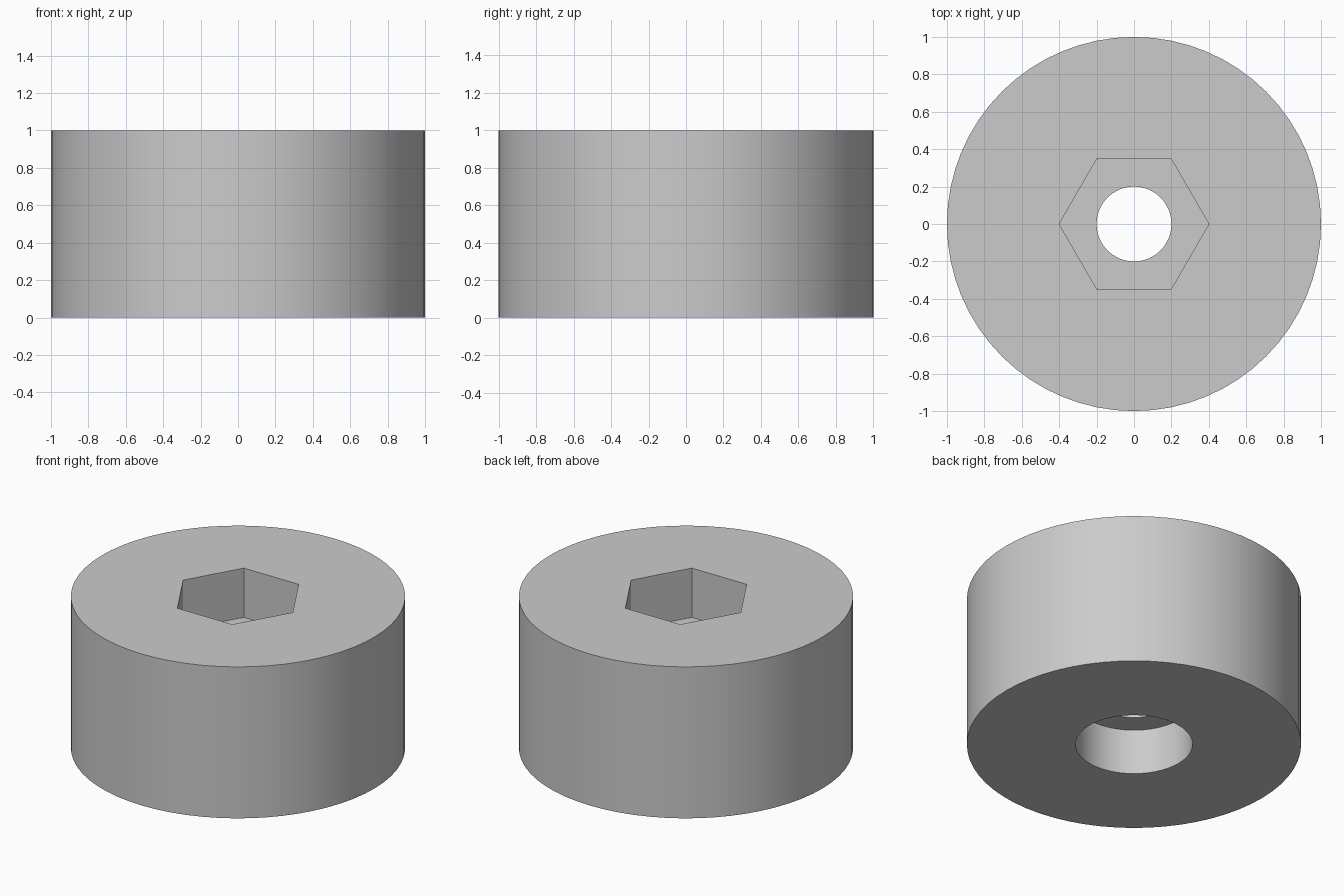
import bpy
import math

old = bpy.data.objects.get("Cube")
if old:
    bpy.data.objects.remove(old, do_unlink=True)

# Plain grey finish
GREY = (0.6, 0.6, 0.6, 1.0)
grey = bpy.data.materials.new("grey")
grey.use_nodes = True
grey.diffuse_color = GREY
grey.node_tree.nodes["Principled BSDF"].inputs["Base Color"].default_value = GREY


def prism(name, radius, bottom, top, sides=64):
    """Upright prism between two heights, with a corner on the x axis."""
    bpy.ops.mesh.primitive_cylinder_add(
        vertices=sides, radius=radius, depth=top - bottom,
        location=(0, 0, (bottom + top) / 2))
    obj = bpy.context.object
    obj.name = name
    if sides == 6:
        obj.rotation_euler.z = math.radians(30)
    bpy.ops.object.transform_apply(location=True, rotation=True, scale=True)
    obj.data.materials.append(grey)
    return obj


def cut(body, cutter):
    """Subtract the cutter from the body, then discard it."""
    cutter.hide_render = True
    mod = body.modifiers.new(cutter.name, 'BOOLEAN')
    mod.operation = 'DIFFERENCE'
    mod.solver = 'EXACT'
    mod.object = cutter
    bpy.context.view_layer.objects.active = body
    bpy.ops.object.modifier_apply(modifier=mod.name)
    bpy.data.objects.remove(cutter, do_unlink=True)


# Round body
body = prism("round_body", 1.0, 0.0, 1.0)

# Hexagonal socket above, wide counterbore below, narrow bore joining them
cut(body, prism("hex_socket", 0.4, 0.675, 1.2, sides=6))
cut(body, prism("counterbore", 0.35, -0.2, 0.3))
cut(body, prism("through_bore", 0.2, -0.3, 1.3))

# Smooth round walls, sharp rims and socket corners
bpy.ops.object.select_all(action='DESELECT')
body.select_set(True)
bpy.context.view_layer.objects.active = body
bpy.ops.object.shade_smooth_by_angle(angle=math.radians(30))
